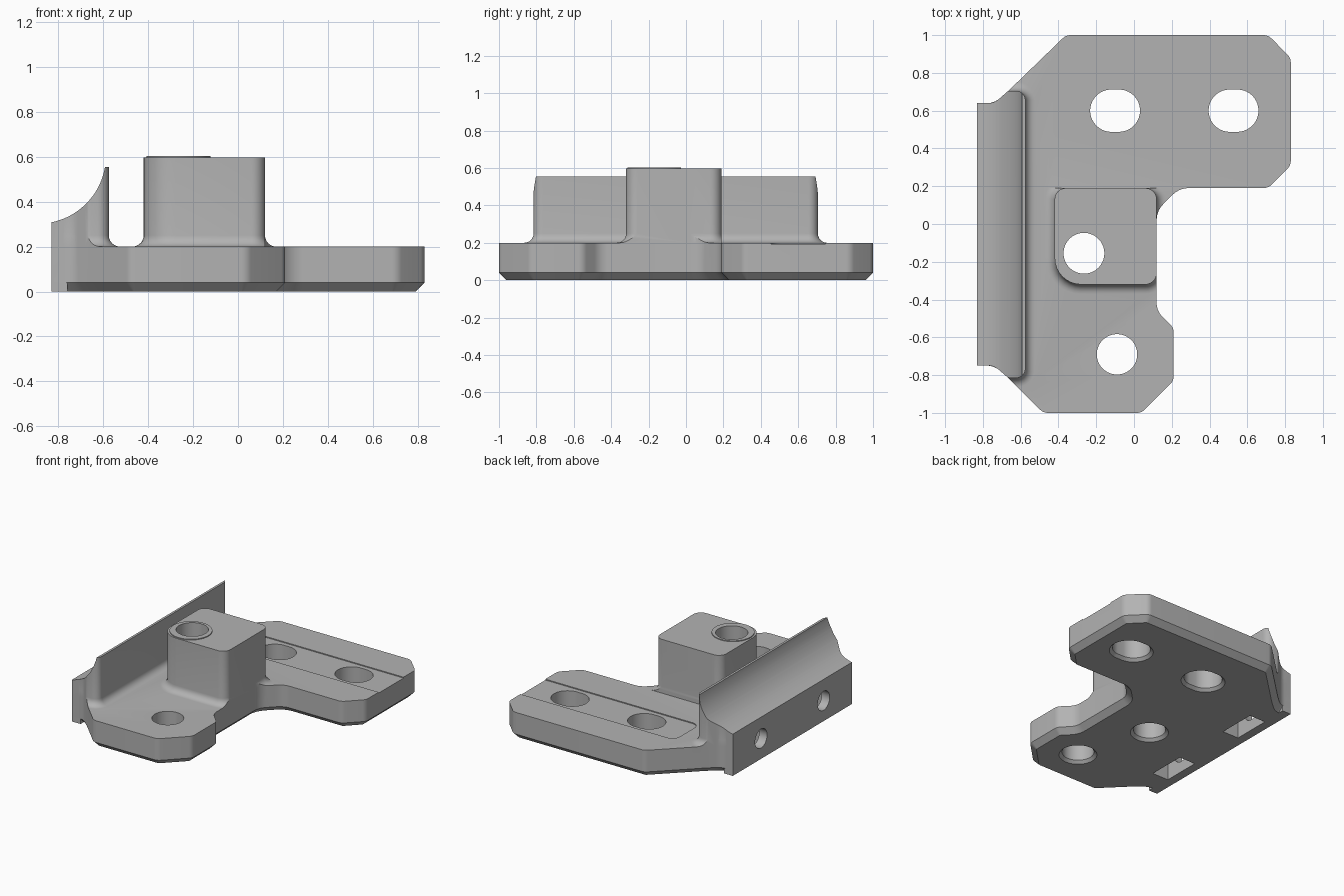
import bpy, bmesh, math
from mathutils import Vector, Matrix

cube = bpy.data.objects.get("Cube")
if cube:
    bpy.data.objects.remove(cube, do_unlink=True)

grey = bpy.data.materials.new("plain grey")
grey.use_nodes = True
colour = (0.45, 0.45, 0.45, 1)
grey.diffuse_color = colour
grey.node_tree.nodes["Principled BSDF"].inputs["Base Color"].default_value = colour


def rounded(corners, steps=8):
    """Counterclockwise outline from (x, y, corner radius) entries."""
    out = []
    for i, (x, y, r) in enumerate(corners):
        p = Vector((x, y))
        a = (Vector(corners[i - 1][:2]) - p).normalized()
        b = (Vector(corners[(i + 1) % len(corners)][:2]) - p).normalized()
        if r == 0:
            out.append(p)
            continue
        half = a.angle(b) / 2
        centre = p + (a + b).normalized() * r / math.sin(half)
        start = p + a * r / math.tan(half) - centre
        sweep = start.angle_signed(p + b * r / math.tan(half) - centre)
        for k in range(steps + 1):
            out.append(centre + Matrix.Rotation(-sweep * k / steps, 2) @ start)
    return out


def slot(x, y, r, shift=0.0, n=48):
    """Circle outline, stretched along x by the shift."""
    pts = []
    for k in range(n):
        t = 2 * math.pi * (k + 0.5) / n
        c = math.cos(t)
        pts.append(Vector((x + r * c + math.copysign(shift, c), y + r * math.sin(t))))
    return pts


def offset(pts, d):
    """Outline moved outwards by d with mitred corners."""
    out = []
    for i, p in enumerate(pts):
        e1 = (p - pts[i - 1]).normalized()
        e2 = (pts[(i + 1) % len(pts)] - p).normalized()
        n1, n2 = Vector((e1.y, -e1.x)), Vector((e2.y, -e2.x))
        out.append(p + (n1 + n2) * d / (1 + n1.dot(n2)))
    return out


def loft(name, outline, levels):
    """Closed solid from one outline at several (offset, height) levels."""
    bm = bmesh.new()
    rings = [[bm.verts.new((q.x, q.y, z)) for q in offset(outline, d)] for d, z in levels]
    n = len(outline)
    for low, high in zip(rings, rings[1:]):
        for i in range(n):
            j = (i + 1) % n
            bm.faces.new((low[i], low[j], high[j], high[i]))
    bm.faces.new(rings[0][::-1])
    bm.faces.new(rings[-1])
    bmesh.ops.recalc_face_normals(bm, faces=bm.faces)
    mesh = bpy.data.meshes.new(name)
    bm.to_mesh(mesh)
    bm.free()
    mesh.materials.append(grey)
    obj = bpy.data.objects.new(name, mesh)
    bpy.context.collection.objects.link(obj)
    return obj


def box(name, x0, x1, y0, y1, z0, z1):
    return loft(name, [Vector(p) for p in ((x0, y0), (x1, y0), (x1, y1), (x0, y1))],
                [(0, z0), (0, z1)])


def combine(target, other, operation):
    """Apply a boolean and remove the helper solid."""
    mod = target.modifiers.new("boolean", 'BOOLEAN')
    mod.operation, mod.object, mod.solver = operation, other, 'EXACT'
    bpy.context.view_layer.objects.active = target
    bpy.ops.object.modifier_apply(modifier=mod.name)
    bpy.data.objects.remove(other, do_unlink=True)


def along_x(obj, x, y, z):
    """Lay a vertical solid along x."""
    obj.data.transform(Matrix.Translation((x, y, z)) @ Matrix.Rotation(math.pi / 2, 4, 'Y'))
    return obj


MID = -0.055  # middle of the rail along y

# Base plate with a chamfered underside
plate_outline = rounded([
    (-0.83, -0.75, 0.0), (-0.74, -0.75, 0.1), (-0.66, -0.82, 0.0), (-0.48, -1.0, 0.06),
    (0.04, -1.0, 0.06), (0.21, -0.83, 0.06), (0.21, -0.55, 0.06), (0.12, -0.46, 0.1),
    (0.12, 0.07, 0.12), (0.24, 0.19, 0.12), (0.71, 0.19, 0.06), (0.83, 0.31, 0.06),
    (0.83, 0.88, 0.06), (0.71, 1.0, 0.06), (-0.36, 1.0, 0.06), (-0.66, 0.71, 0.0),
    (-0.74, 0.64, 0.1), (-0.83, 0.64, 0.0)])
body = loft("mounting_bracket", plate_outline, [(-0.04, 0), (0, 0.04), (0, 0.2)])

# Quarter-round flare where the raised parts meet the plate
flare = [(0.05, 0.1)]
for k in range(7):
    t = math.pi / 2 * k / 6
    flare.append((0.05 * (1 - math.sin(t)), 0.2 + 0.05 * (1 - math.cos(t))))

# Raised block
block = loft("block", rounded([(-0.42, -0.32, 0.14), (0.12, -0.32, 0.06),
                               (0.12, 0.19, 0.06), (-0.42, 0.19, 0.06)]),
             flare + [(0, 0.597)])
combine(block, box("block_back", -1, 1, 0.19, 1, 0, 1), 'DIFFERENCE')
combine(block, loft("hole_collar", slot(-0.265, -0.17, 0.143), [(0, 0.5), (0, 0.603)]), 'UNION')

# Rail with a concave outer face
half = [(-0.575, 0.76, 0.05), (-0.67, 0.76, 0.04), (-0.74, 0.695, 0.08), (-0.83, 0.695, 0.0)]
rail_outline = rounded([(x, MID - y, r) for x, y, r in half[::-1]]
                       + [(x, MID + y, r) for x, y, r in half])
rail = loft("rail", rail_outline, flare + [(0, 0.555)])
scoop = loft("scoop", slot(0, 0, 0.302, n=96), [(0, -1), (0, 1)])
scoop.data.transform(Matrix.Translation((-0.89, MID, 0.604))
                     @ Matrix.Rotation(math.pi / 2, 4, 'X'))
combine(rail, scoop, 'DIFFERENCE')

# Trim the flares to the plate and join everything
combine(block, rail, 'UNION')
combine(block, loft("trim", plate_outline, [(0, 0.05), (0, 1)]), 'INTERSECT')
combine(body, block, 'UNION')
combine(body, box("rail_foot", -0.83, -0.76, -0.75, 0.64, 0, 0.25), 'UNION')

# Shallow channel across the plate
channel = rounded([(-0.43, 0.455, 0.06), (0.9, 0.455, 0), (0.9, 0.745, 0), (-0.43, 0.745, 0.06)])
combine(body, loft("channel", channel, [(0, 0.193), (0, 0.4)]), 'DIFFERENCE')

# Through holes with countersunk undersides
for x, y, r, shift in ((-0.1, 0.6, 0.112, 0.02), (0.527, 0.6, 0.112, 0.02),
                       (-0.09, -0.69, 0.107, 0), (-0.265, -0.155, 0.108, 0)):
    cutter = loft("hole", slot(x, y, r, shift), [(0.03, -0.01), (0, 0.02), (0, 0.8)])
    combine(body, cutter, 'DIFFERENCE')

# Nut pockets under the rail and screw holes in its outer face
for side in (-1, 1):
    y = MID + side * 0.365
    pocket = loft("nut_pocket", [Vector(p) for p in (
        (0.05, -0.14), (0.05, 0.14), (-0.2, 0.14), (-0.28, 0), (-0.2, -0.14))],
        [(0, 0), (0, 0.13)])
    combine(body, along_x(pocket, -0.765, y, 0), 'DIFFERENCE')
    screw = loft("screw_hole", slot(0, 0, 0.07), [(0, 0), (0, 0.3)])
    combine(body, along_x(screw, -0.88, y, 0.15), 'DIFFERENCE')

# Smooth curved walls, keep edges sharp
bpy.ops.object.select_all(action='DESELECT')
body.select_set(True)
bpy.context.view_layer.objects.active = body
bpy.ops.object.shade_smooth_by_angle(angle=math.radians(25))
